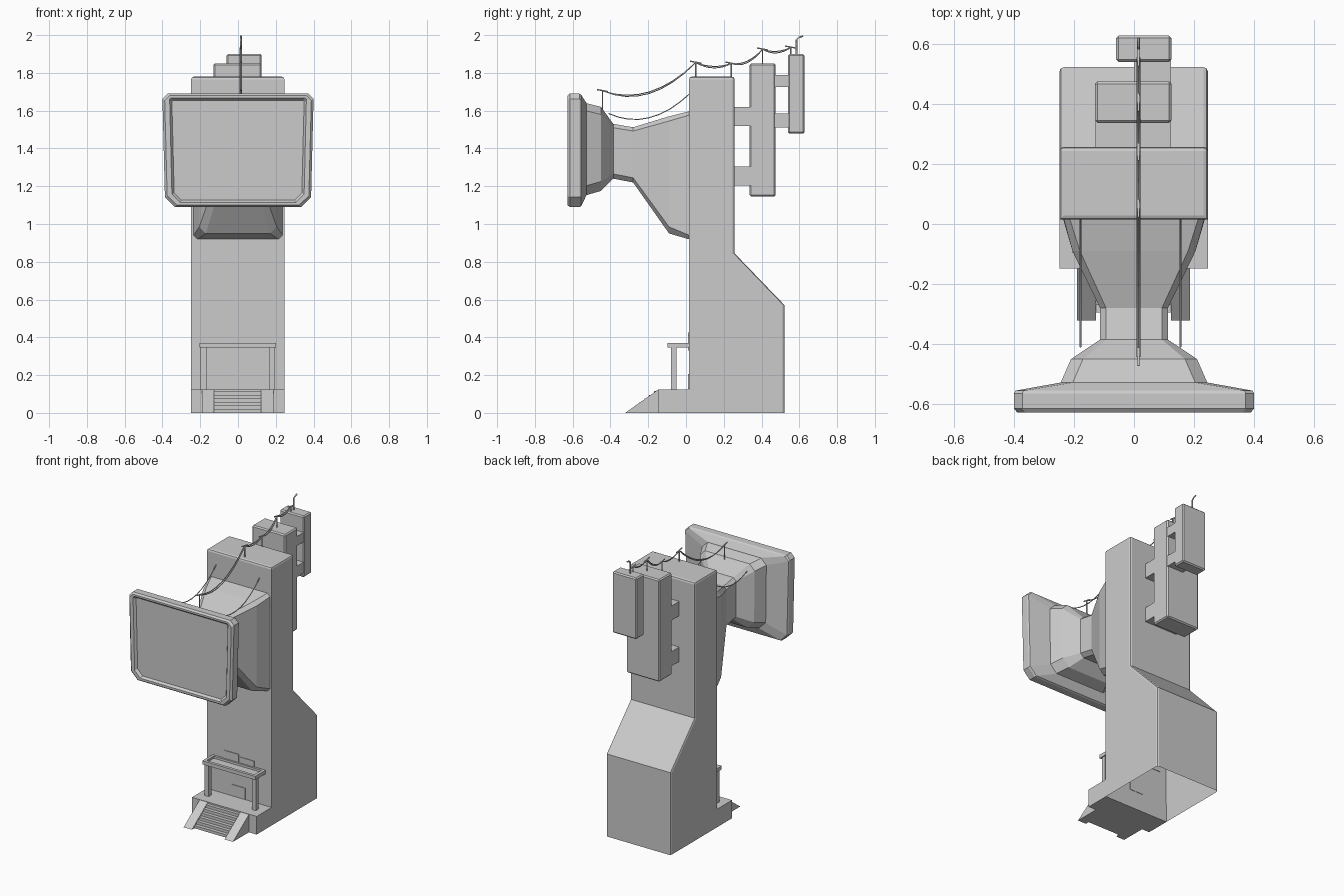
import bpy, bmesh
from mathutils import Vector

if "Cube" in bpy.data.objects:
    bpy.data.objects.remove(bpy.data.objects["Cube"])


def finish(name, bm, smooth=False):
    bmesh.ops.recalc_face_normals(bm, faces=bm.faces)
    me = bpy.data.meshes.new(name)
    bm.to_mesh(me)
    bm.free()
    ob = bpy.data.objects.new(name, me)
    bpy.context.collection.objects.link(ob)
    return ob


def box(name, x, y, z, bevel=0.0):
    bm = bmesh.new()
    bmesh.ops.create_cube(bm, size=1)
    for v in bm.verts:
        v.co = [(a + b) / 2 + c * (b - a) for (a, b), c in zip((x, y, z), v.co)]
    if bevel:
        bmesh.ops.bevel(bm, geom=bm.edges[:], offset=bevel, segments=1, affect='EDGES')
    return finish(name, bm)


def extrude_x(name, profile, x0, x1, bevel=0.0, keep=None, open_bottom=False):
    """Side profile of (y, z) points swept along x."""
    bm = bmesh.new()
    a = [bm.verts.new((x0, y, z)) for y, z in profile]
    b = [bm.verts.new((x1, y, z)) for y, z in profile]
    bm.faces.new(a)
    bm.faces.new(b)
    n = len(a)
    for i in range(n):
        j = (i + 1) % n
        bm.faces.new((a[i], a[j], b[j], b[i]))
    bmesh.ops.recalc_face_normals(bm, faces=bm.faces)
    if bevel:
        edges = [e for e in bm.edges if keep(e)]
        bmesh.ops.bevel(bm, geom=edges, offset=bevel, segments=2, profile=0.5, affect='EDGES')
    if open_bottom:
        low = [f for f in bm.faces if all(v.co.z < 1e-4 for v in f.verts)]
        bmesh.ops.delete(bm, geom=low, context='FACES')
    return finish(name, bm)


def loft_y(name, sections, cap_start=True, cap_end=True):
    """Loft chamfered sections (y, half top, half bottom, z0, z1, top cut, bottom cut)."""
    bm = bmesh.new()
    rings = []
    for y, wt, wb, z0, z1, ct, cb in sections:
        half = [(wb - cb, z0), (wb, z0 + cb), (wt, z1 - ct), (wt - ct, z1)]
        pts = half + [(-x, z) for x, z in reversed(half)]
        rings.append([bm.verts.new((x, y, z)) for x, z in pts])
    for r, s in zip(rings, rings[1:]):
        for i in range(8):
            j = (i + 1) % 8
            bm.faces.new((r[i], r[j], s[j], s[i]))
    if cap_start:
        bm.faces.new(rings[0])
    if cap_end:
        bm.faces.new(rings[-1])
    return finish(name, bm)


def wire(name, points, radius=0.003, smooth=True):
    cu = bpy.data.curves.new(name, 'CURVE')
    cu.dimensions = '3D'
    cu.bevel_depth = radius
    cu.bevel_resolution = 1
    cu.use_fill_caps = True
    sp = cu.splines.new('POLY')
    sp.points.add(len(points) - 1)
    for p, co in zip(sp.points, points):
        p.co = (*co, 1)
    ob = bpy.data.objects.new(name, cu)
    bpy.context.collection.objects.link(ob)
    return ob


def sag(name, a, b, drop, n=8):
    a, b = Vector(a), Vector(b)
    pts = []
    for i in range(n + 1):
        t = i / n
        p = a.lerp(b, t)
        p.z -= drop * 4 * t * (1 - t)
        pts.append(p)
    wire(name, pts)


# Tower with sloping rear base, softened rear and roof edges
def tower_edge(e):
    p, q = (v.co for v in e.verts)
    on_floor = p.z < 0.01 and q.z < 0.01
    front_side = p.y < 0.03 and q.y < 0.03 and abs(p.z - q.z) > 0.1
    flat_fold = abs(p.x - q.x) > 0.1 and max(p.z, q.z) < 1
    side = p.x == q.x
    return not on_floor and not front_side and not flat_fold and (side or p.z > 1)


extrude_x("tower", [(0.015, 0), (0.015, 1.78), (0.257, 1.78), (0.257, 0.845),
                    (0.522, 0.57), (0.522, 0)], -0.248, 0.246, 0.014, tower_edge, True)

# Horn and neck joining the display to the tower
loft_y("display_neck", [
    (0.03, 0.238, 0.24, 0.915, 1.60, 0.02, 0.02),
    (-0.09, 0.205, 0.205, 0.95, 1.57, 0.025, 0.035),
    (-0.28, 0.113, 0.113, 1.22, 1.512, 0.02, 0.025),
    (-0.385, 0.113, 0.113, 1.24, 1.53, 0.02, 0.025),
    (-0.45, 0.21, 0.205, 1.175, 1.62, 0.04, 0.05),
    (-0.53, 0.245, 0.24, 1.152, 1.64, 0.04, 0.05)], True, False)

# Display housing with raised rim and recessed screen
loft_y("display_frame", [
    (-0.528, 0.245, 0.24, 1.15, 1.642, 0.04, 0.05),
    (-0.555, 0.395, 0.382, 1.095, 1.684, 0.028, 0.05),
    (-0.565, 0.40, 0.387, 1.09, 1.69, 0.028, 0.052),
    (-0.615, 0.40, 0.387, 1.09, 1.69, 0.028, 0.052),
    (-0.628, 0.388, 0.375, 1.10, 1.68, 0.026, 0.05),
    (-0.628, 0.362, 0.35, 1.115, 1.668, 0.008, 0.042),
    (-0.612, 0.35, 0.338, 1.126, 1.655, 0.006, 0.038)])

# Stepped units hung behind the tower, with their connecting blocks
box("rear_unit_large", (-0.13, 0.125), (0.337, 0.475), (1.145, 1.85), 0.008)
box("rear_unit_small", (-0.06, 0.125), (0.54, 0.627), (1.478, 1.90), 0.008)
for i, (z0, z1) in enumerate(((1.52, 1.62), (1.205, 1.305))):
    box(f"large_unit_bracket_{i}", (-0.128, 0.123), (0.25, 0.345), (z0, z1))
for i, (z0, z1) in enumerate(((1.725, 1.79), (1.51, 1.585))):
    box(f"small_unit_bracket_{i}", (0.0, 0.123), (0.468, 0.548), (z0, z1))

# Entrance platform, side ramps and stairs
box("platform", (-0.248, 0.246), (-0.148, 0.02), (0, 0.125))
for side, x0, x1 in (("left", -0.19, -0.127), ("right", 0.123, 0.187)):
    extrude_x(f"stair_cheek_{side}", [(-0.322, 0), (-0.145, 0.125), (-0.145, 0)], x0, x1)
count, rise, run = 6, 0.115 / 6, 0.15 / 6
steps = [(-0.145, 0)]
for i in range(count):
    y = -0.295 + i * run
    steps += [(y, i * rise), (y, (i + 1) * rise)]
steps.append((-0.145, count * rise))
extrude_x("stairs", steps, -0.127, 0.123)

# Canopy tray on posts
box("canopy_deck", (-0.195, 0.19), (-0.085, 0.018), (0.345, 0.355))
for name, x, y in (("front", (-0.205, 0.2), (-0.097, -0.077)),
                   ("back", (-0.205, 0.2), (0.0, 0.018)),
                   ("left", (-0.205, -0.185), (-0.077, 0.0)),
                   ("right", (0.18, 0.2), (-0.077, 0.0))):
    box(f"canopy_rim_{name}", x, y, (0.345, 0.37))
for side, x in (("left", -0.183), ("right", 0.178)):
    box(f"canopy_post_{side}", (x - 0.015, x + 0.015), (-0.08, -0.05), (0.12, 0.35))

# Thin panels on the entrance wall
for name, x, z in (("left", (-0.115, -0.004), (0.33, 0.425)),
                   ("right", (0.004, 0.115), (0.33, 0.41)),
                   ("low", (-0.055, 0.045), (0.127, 0.205))):
    box(f"wall_panel_{name}", x, (0.011, 0.02), z)

# Masts with cross pins, and the hooked aerial
CX = 0.015
masts = [(-0.442, 1.60, 1.705), (0.052, 1.77, 1.855), (0.24, 1.77, 1.85),
         (0.405, 1.84, 1.925), (0.555, 1.89, 1.935)]
for i, (y, z0, z1) in enumerate(masts):
    wire(f"mast_{i}", [(CX, y, z0), (CX, y, z1)], 0.004)
    wire(f"mast_pin_{i}", [(CX, y - 0.03, z1 + 0.007), (CX, y + 0.03, z1 - 0.004)], 0.004)
wire("aerial", [(CX, 0.585, 1.89), (CX, 0.585, 1.975), (CX, 0.597, 1.988), (CX, 0.62, 1.995)], 0.005)

# Slack cables between masts, plus two from the display sides to the tower
for i, (drop, a, b) in enumerate(zip((0.085, 0.022, 0.03, 0.02), masts, masts[1:])):
    for s in (-1, 1):
        sag(f"mast_cable_{i}_{s}", (CX + 0.003 * s, a[0], a[2]), (CX + 0.003 * s, b[0], b[2]),
            drop + 0.004 * s)
for side, x in (("left", -0.178), ("right", 0.155)):
    sag(f"side_cable_{side}", (x, -0.41, 1.585), (x, 0.02, 1.69), 0.075)
